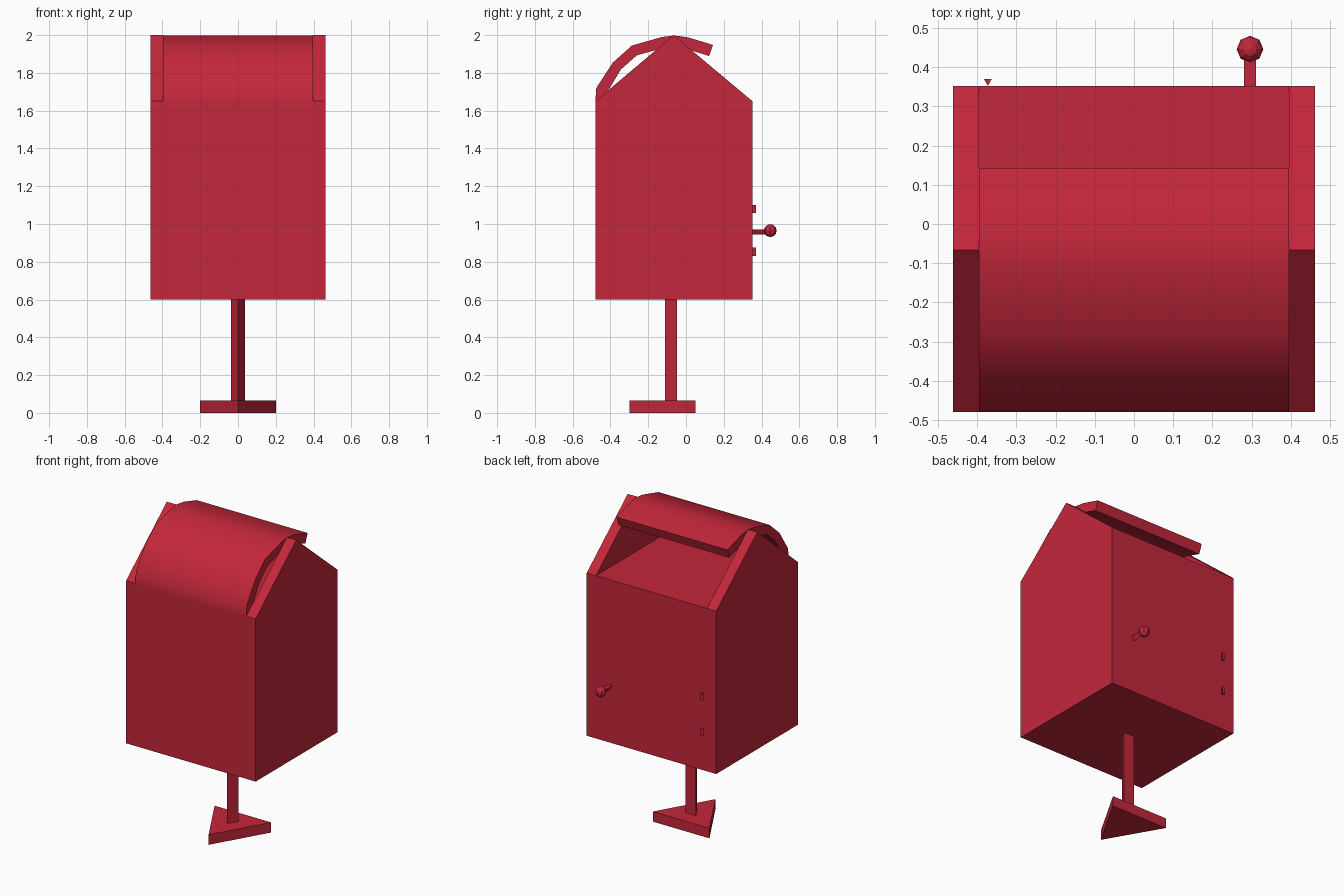
import bpy, bmesh, math
from mathutils import Matrix

if "Cube" in bpy.data.objects:
    bpy.data.objects.remove(bpy.data.objects["Cube"])

red = bpy.data.materials.new("postbox red")
red.diffuse_color = (0.55, 0.02, 0.043, 1)
red.use_nodes = True
red.node_tree.nodes["Principled BSDF"].inputs["Base Color"].default_value = red.diffuse_color


def finish(name, bm):
    bmesh.ops.recalc_face_normals(bm, faces=bm.faces)
    me = bpy.data.meshes.new(name)
    bm.to_mesh(me)
    bm.free()
    me.materials.append(red)
    ob = bpy.data.objects.new(name, me)
    bpy.context.collection.objects.link(ob)
    return ob


def extrude_x(name, profile, x0, x1):
    """Extrude a (y, z) outline from x0 to x1."""
    bm = bmesh.new()
    face = bm.faces.new([bm.verts.new((x0, y, z)) for y, z in profile])
    moved = bmesh.ops.extrude_face_region(bm, geom=[face], use_keep_orig=True)["geom"]
    bmesh.ops.translate(bm, vec=(x1 - x0, 0, 0),
                        verts=[v for v in moved if isinstance(v, bmesh.types.BMVert)])
    return finish(name, bm)


def tri_prism(name, r, depth, matrix):
    """Three-sided post whose tip points to local -y."""
    bm = bmesh.new()
    verts = []
    for z in (-depth / 2, depth / 2):
        verts.append([bm.verts.new((r * math.cos(a), r * math.sin(a), z))
                      for a in (math.radians(d) for d in (-90, 30, 150))])
    bm.faces.new(verts[0])
    bm.faces.new(verts[1])
    for i in range(3):
        j = (i + 1) % 3
        bm.faces.new((verts[0][i], verts[0][j], verts[1][j], verts[1][i]))
    bm.transform(matrix)
    return finish(name, bm)


FRONT, BACK, BOTTOM, EAVE, TOP = -0.48, 0.352, 0.6, 1.65, 2.0
W, INNER, MID = 0.462, 0.396, -0.066

# Box body between the two gabled side panels
extrude_x("body", [(FRONT, BOTTOM), (BACK, BOTTOM), (BACK, EAVE), (FRONT, EAVE)], -INNER, INNER)
gable = [(FRONT, BOTTOM), (BACK, BOTTOM), (BACK, EAVE), (MID, TOP), (FRONT, EAVE)]
extrude_x("left_side_panel", gable, -W, -INNER)
extrude_x("right_side_panel", gable, INNER, W)

# Curved hood
outer = [(-0.48, 1.65), (-0.475, 1.72), (-0.387, 1.855), (-0.286, 1.945),
         (-0.127, 1.99), (-0.062, 1.998), (0.01, 1.988), (0.143, 1.948)]
inner = [(0.122, 1.889), (0.01, 1.925), (-0.062, 1.936), (-0.127, 1.93),
         (-0.26, 1.893), (-0.345, 1.818), (-0.41, 1.71), (-0.42, 1.65)]
hood = extrude_x("hood", outer + inner, -INNER, INNER)
bpy.context.view_layer.objects.active = hood
hood.select_set(True)
bpy.ops.object.shade_smooth_by_angle(angle=math.radians(35))

# Triangular foot and post
tri_prism("foot", 0.233, 0.065, Matrix.Translation((0, -0.067, 0.0325)))
tri_prism("post", 0.043, 0.54, Matrix.Translation((0, -0.068, 0.335)))

# Door hinges
for i, z in enumerate((0.853, 1.08)):
    tri_prism(f"hinge_{i + 1}", 0.0115, 0.043, Matrix.Translation((-0.373, 0.3642, z)))

# Door handle: thin stem and round knob
tri_prism("handle_stem", 0.0173, 0.09,
          Matrix.Translation((0.296, 0.385, 0.962)) @ Matrix.Rotation(math.radians(-90), 4, 'X')
          @ Matrix.Rotation(math.pi, 4, 'Z'))
bm = bmesh.new()
bmesh.ops.create_uvsphere(bm, u_segments=8, v_segments=6, radius=0.034)
bm.transform(Matrix.Translation((0.296, 0.446, 0.965)))
finish("handle_knob", bm)
